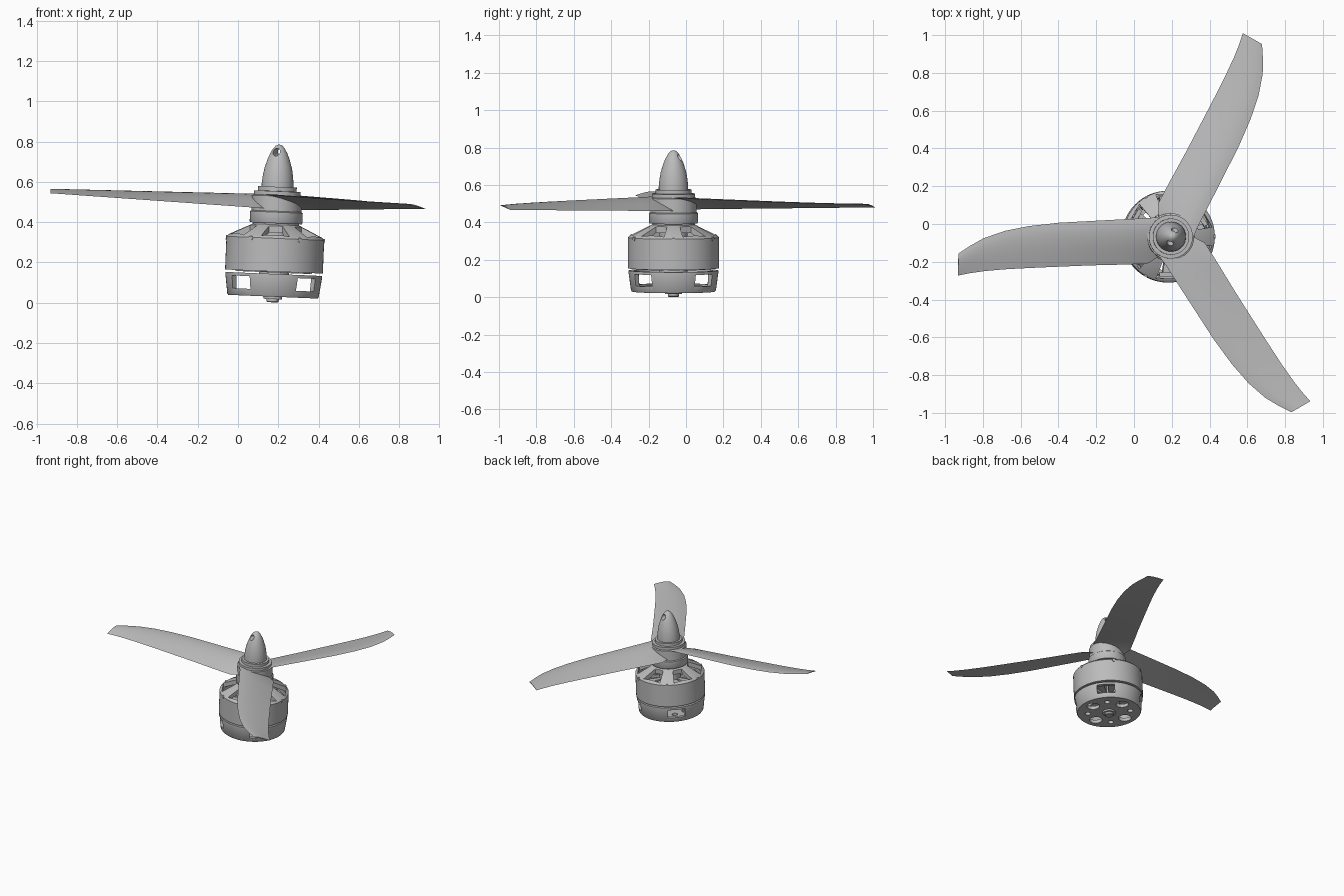
import bpy, bmesh
from math import sin, cos, pi, radians
from mathutils import Matrix, Vector

cube = bpy.data.objects.get("Cube")
if cube:
    bpy.data.objects.remove(cube, do_unlink=True)

# The whole assembly leans slightly towards +x
FRAME = Matrix.Translation((0.172, -0.067, 0)) @ Matrix.Rotation(0.042, 4, 'Y')

grey = bpy.data.materials.new("light grey")
grey.use_nodes = True
grey.diffuse_color = (0.5, 0.5, 0.5, 1)
grey.node_tree.nodes["Principled BSDF"].inputs["Base Color"].default_value = (0.5, 0.5, 0.5, 1)


def turn(degrees):
    return Matrix.Rotation(radians(degrees), 4, 'Z')


def finish(bm, name):
    """Turn a bmesh into an object standing in the leaning frame."""
    bmesh.ops.recalc_face_normals(bm, faces=bm.faces)
    mesh = bpy.data.meshes.new(name)
    bm.to_mesh(mesh)
    bm.free()
    mesh.materials.append(grey)
    ob = bpy.data.objects.new(name, mesh)
    bpy.context.collection.objects.link(ob)
    ob.matrix_world = FRAME
    return ob


def smooth(ob):
    bpy.ops.object.select_all(action='DESELECT')
    ob.select_set(True)
    bpy.context.view_layer.objects.active = ob
    bpy.ops.object.shade_smooth_by_angle(angle=radians(32))


def lathe(name, profile, steps=64):
    """Revolve (radius, height) points about the axis."""
    bm = bmesh.new()
    verts = [bm.verts.new((r, 0, z)) for r, z in profile]
    edges = [bm.edges.new(pair) for pair in zip(verts, verts[1:])]
    bmesh.ops.spin(bm, geom=verts + edges, axis=(0, 0, 1), cent=(0, 0, 0),
                   angle=2 * pi, steps=steps, use_duplicate=False)
    bmesh.ops.remove_doubles(bm, verts=bm.verts, dist=1e-5)
    return finish(bm, name)


def add_prism(bm, plan, z0, z1, matrix):
    """Extrude a plan outline between two heights."""
    low = [bm.verts.new(matrix @ Vector((x, y, z0))) for x, y in plan]
    high = [bm.verts.new(matrix @ Vector((x, y, z1))) for x, y in plan]
    bm.faces.new(low[::-1])
    bm.faces.new(high)
    for i in range(len(plan)):
        j = (i + 1) % len(plan)
        bm.faces.new((low[i], low[j], high[j], high[i]))


def add_rod(bm, radius, depth, matrix, segments=20):
    bmesh.ops.create_cone(bm, cap_ends=True, segments=segments, radius1=radius,
                          radius2=radius, depth=depth, matrix=matrix)


def cut(ob, bm):
    """Subtract a bmesh from an object and bake the result."""
    cutter = finish(bm, "cutter")
    cutter.hide_render = True
    mod = ob.modifiers.new("cut", 'BOOLEAN')
    mod.operation = 'DIFFERENCE'
    mod.solver = 'EXACT'
    mod.object = cutter
    bpy.context.view_layer.update()
    graph = bpy.context.evaluated_depsgraph_get()
    mesh = bpy.data.meshes.new_from_object(ob.evaluated_get(graph))
    ob.modifiers.clear()
    ob.data = mesh
    bpy.data.objects.remove(cutter, do_unlink=True)


def block(r0, r1, w0, w1):
    return [(r0, -w0), (r1, -w1), (r1, w1), (r0, w0)]


# Motor base: shallow cup with four side windows and holes underneath
base = lathe("motor_base", [(0, .03), (.222, .03), (.227, .036), (.24, .13), (.24, .143),
                            (.212, .143), (.205, .055), (0, .055)])
holes = bmesh.new()
for k in range(4):
    add_prism(holes, block(.16, .3, .062, .062), .064, .127, turn(45 + 90 * k))
    add_rod(holes, .045, .1, turn(90 * k) @ Matrix.Translation((.145, 0, .04)))
    add_rod(holes, .02, .06, turn(45 + 90 * k) @ Matrix.Translation((.15, 0, .03)))
cut(base, holes)
smooth(base)

# Shaft end below the base
smooth(lathe("shaft_end", [(0, .002), (.026, .002), (.03, .006), (.03, .018),
                           (.046, .018), (.046, .034), (0, .034)], 32))

# Rotor bell with six windows between sloping spokes
bell = lathe("rotor_bell", [(0, .4), (.112, .4), (.116, .388), (.232, .332), (.243, .32),
                            (.243, .155), (.222, .155), (.222, .302), (.11, .358), (0, .358)])
windows = bmesh.new()
for k in range(6):
    add_prism(windows, block(.128, .222, .034, .07), .3, .45, turn(30 + 60 * k))
cut(bell, windows)
smooth(bell)

# Spoke screws on the shoulder
screws = bmesh.new()
for k in range(6):
    add_rod(screws, .011, .02, turn(60 * k) @ Matrix.Translation((.236, 0, .316))
            @ Matrix.Rotation(pi / 2, 4, 'Y'), 12)
smooth(finish(screws, "spoke_screws"))

# Stator: central core and twelve wound teeth
smooth(lathe("stator_core", [(0, .05), (.075, .05), (.075, .36), (0, .36)], 32))
teeth = bmesh.new()
for k in range(12):
    add_prism(teeth, block(.06, .19, .012, .032), .15, .285, turn(30 * k))
    add_prism(teeth, block(.19, .212, .047, .05), .16, .27, turn(30 * k))
finish(teeth, "stator_teeth")

# Propeller hub with stepped collars
smooth(lathe("propeller_hub", [(0, .395), (.128, .395), (.131, .4), (.131, .45), (.124, .455),
                               (.124, .53), (.116, .534), (.116, .554), (.096, .555),
                               (.096, .576), (0, .576)]))

# Spinner nose with a cross hole
nose = lathe("spinner", [(0, .57), (.079, .57), (.079, .59), (.075, .63), (.068, .67), (.054, .715),
                         (.042, .744), (.03, .765), (.017, .78), (.007, .785), (0, .786)], 48)
drill = bmesh.new()
add_rod(drill, .019, .3, turn(70) @ Matrix.Translation((0, 0, .748))
        @ Matrix.Rotation(pi / 2, 4, 'Y'))
cut(nose, drill)
smooth(nose)

# Propeller blades: (distance from axis, high edge, low edge)
STATIONS = [(.06, .105, -.105), (.12, .098, -.143), (.25, .092, -.148), (.42, .083, -.152),
            (.59, .074, -.159), (.75, .056, -.166), (.88, .03, -.173), (.99, -.008, -.183),
            (1.06, -.047, -.193), (1.125, -.09, -.206)]
CHORD = 8


def blade(name, degrees):
    bm = bmesh.new()
    rings = []
    for u, high, low in STATIONS:
        f = u / 1.125
        z_high, z_low = .537 - .02 * f, .465 + .032 * f
        half = .009 - .006 * f
        ring = []
        # Upper skin from high to low edge, then the lower skin back
        for i in range(2 * CHORD):
            side = 1 if i <= CHORD else -1
            s = (i if i <= CHORD else 2 * CHORD - i) / CHORD
            bulge = sin(pi * s ** .75)
            z = z_high + (z_low - z_high) * s + bulge * (.009 * (1 - .5 * f) + side * half)
            ring.append(bm.verts.new(turn(degrees) @ Vector((-u, high + (low - high) * s, z))))
        rings.append(ring)
    for a, b in zip(rings, rings[1:]):
        for i in range(len(a)):
            j = (i + 1) % len(a)
            bm.faces.new((a[i], a[j], b[j], b[i]))
    bm.faces.new(rings[0])
    bm.faces.new(rings[-1])
    smooth(finish(bm, name))


for name, degrees in (("blade_right", 0), ("blade_back", -120), ("blade_front", 120)):
    blade(name, degrees)
